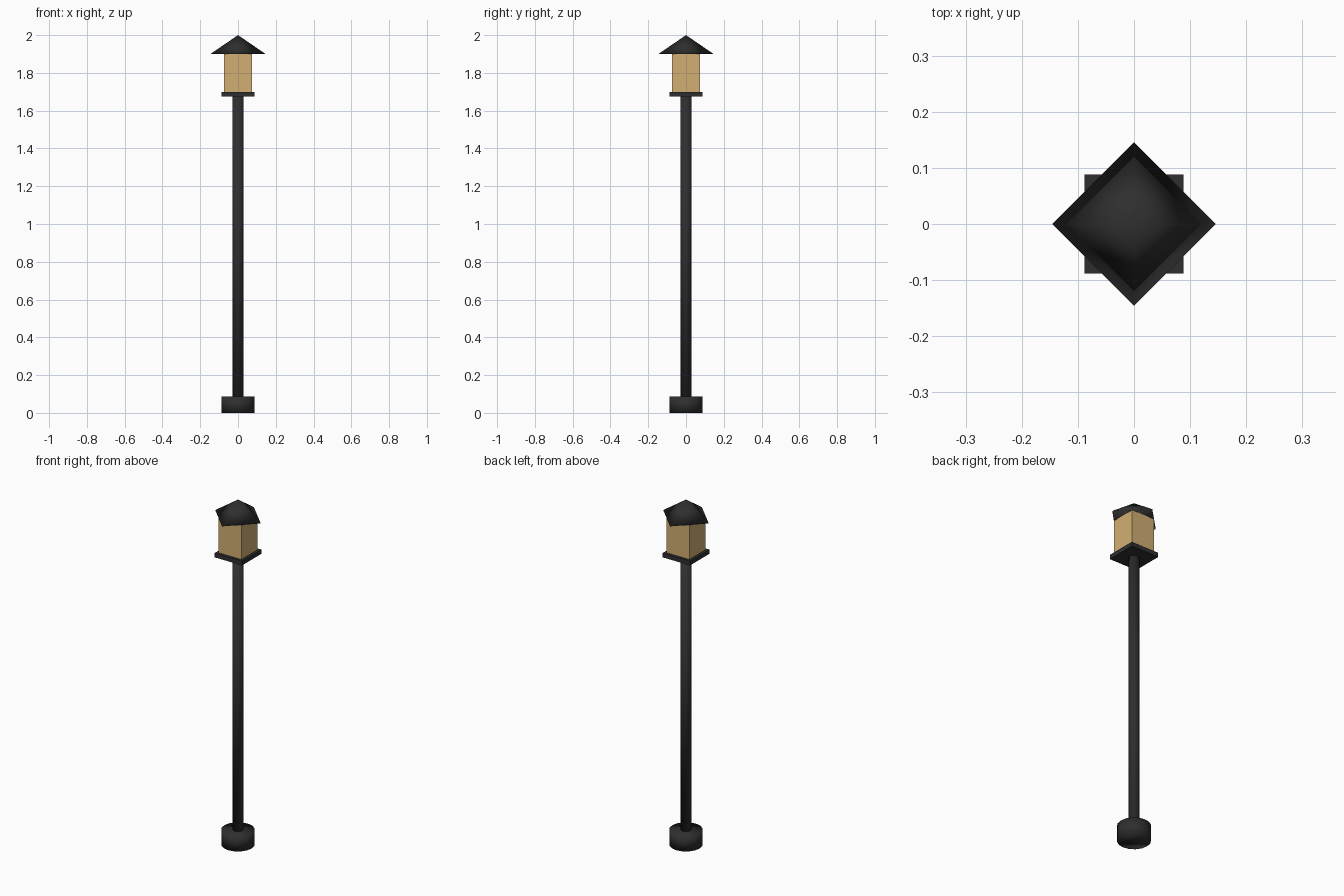
import bpy

cube = bpy.data.objects.get("Cube")
if cube:
    bpy.data.objects.remove(cube, do_unlink=True)


def make_material(name, rgb, roughness):
    mat = bpy.data.materials.new(name)
    mat.use_nodes = True
    colour = (*rgb, 1.0)
    mat.diffuse_color = colour
    shader = next(n for n in mat.node_tree.nodes if n.type == 'BSDF_PRINCIPLED')
    shader.inputs["Base Color"].default_value = colour
    shader.inputs["Roughness"].default_value = roughness
    return mat


black_iron = make_material("black iron", (0.028, 0.028, 0.028), 0.7)
amber_glass = make_material("amber glass", (0.64, 0.43, 0.17), 0.5)


def finish(name, mat, smooth):
    obj = bpy.context.object
    obj.name = obj.data.name = name
    obj.data.materials.append(mat)
    if smooth:
        bpy.ops.object.shade_smooth()
    else:
        bpy.ops.object.shade_flat()
    return obj


def turned(name, sides, r_bottom, r_top, z0, z1, mat):
    """Upright round or pyramidal part with soft normals."""
    bpy.ops.mesh.primitive_cone_add(vertices=sides, radius1=r_bottom, radius2=r_top,
                                    depth=z1 - z0, location=(0, 0, (z0 + z1) / 2))
    return finish(name, mat, True)


def box(name, half, z0, z1, mat):
    """Square flat-faced part."""
    bpy.ops.mesh.primitive_cube_add(size=1, location=(0, 0, (z0 + z1) / 2))
    bpy.context.object.scale = (2 * half, 2 * half, z1 - z0)
    bpy.ops.object.transform_apply(location=False, rotation=False, scale=True)
    return finish(name, mat, False)


# Heights where the parts meet
BASE_TOP, POLE_TOP, TRAY_TOP, EAVES, PEAK = 0.088, 1.675, 1.70, 1.90, 2.0

# Footing and pole
turned("base", 16, 0.088, 0.088, 0, BASE_TOP, black_iron)
turned("pole", 12, 0.029, 0.029, BASE_TOP, POLE_TOP, black_iron)

# Lantern: tray, glass body, and a four-sided roof turned corner-first
box("lantern_tray", 0.088, POLE_TOP, TRAY_TOP, black_iron)
box("lantern_glass", 0.073, TRAY_TOP, EAVES, amber_glass)
turned("lantern_roof", 4, 0.146, 0, EAVES, PEAK, black_iron)
